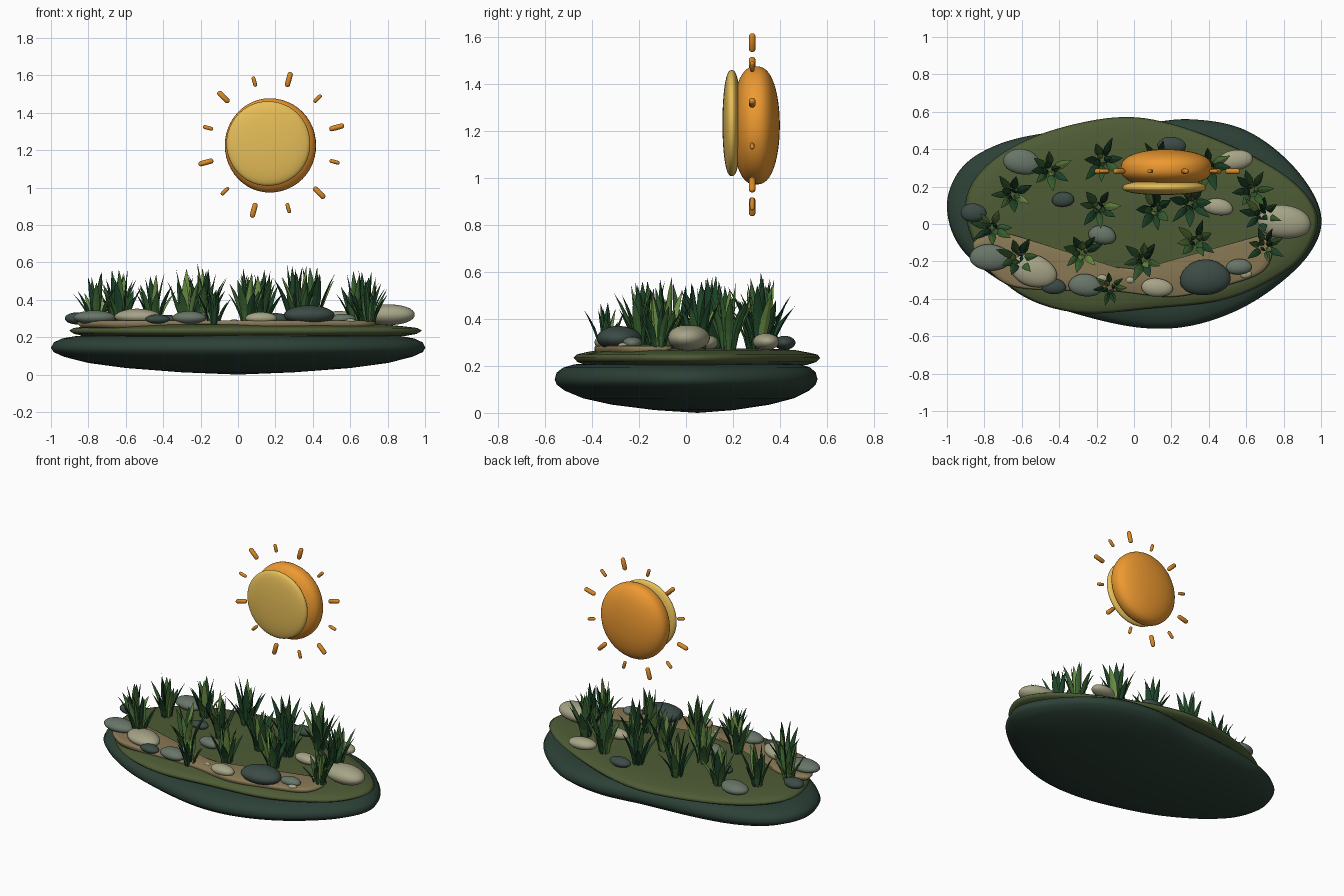
import bpy, bmesh, math, random
from mathutils import Vector, Matrix

if "Cube" in bpy.data.objects:
    bpy.data.objects.remove(bpy.data.objects["Cube"])
random.seed(4)


def mat(name, r, g, b):
    m = bpy.data.materials.new(name)
    m.diffuse_color = (r, g, b, 1)
    m.use_nodes = True
    m.node_tree.nodes["Principled BSDF"].inputs["Base Color"].default_value = m.diffuse_color
    return m


M_BASE = mat("deep_green", 0.025, 0.052, 0.037)
M_MOSS = mat("moss", 0.075, 0.105, 0.036)
M_SAND = mat("sand", 0.25, 0.19, 0.09)
STONE = {"l": mat("stone_light", 0.38, 0.37, 0.24),
         "m": mat("stone_mid", 0.14, 0.18, 0.14),
         "d": mat("stone_dark", 0.045, 0.07, 0.06)}
LEAF = [mat("leaf_dark", 0.013, 0.06, 0.022),
        mat("leaf_mid", 0.04, 0.12, 0.03),
        mat("leaf_light", 0.15, 0.28, 0.06)]
M_ORANGE = mat("orange", 0.85, 0.32, 0.03)
M_YELLOW = mat("yellow", 0.8, 0.52, 0.1)
M_RAY = mat("ray_orange", 0.7, 0.25, 0.02)


def finish(bm, name, mats, smooth=True):
    bmesh.ops.recalc_face_normals(bm, faces=bm.faces)
    me = bpy.data.meshes.new(name)
    bm.to_mesh(me)
    bm.free()
    for m in mats:
        me.materials.append(m)
    for p in me.polygons:
        p.use_smooth = smooth
    ob = bpy.data.objects.new(name, me)
    bpy.context.collection.objects.link(ob)
    return ob


def closed_curve(pts, steps=8):
    """Catmull-Rom loop through the outline points."""
    out, n = [], len(pts)
    P = [Vector(p) for p in pts]
    for i in range(n):
        a, b, c, d = (P[(i + k - 1) % n] for k in range(4))
        for s in range(steps):
            t = s / steps
            out.append(0.5 * (2 * b + (c - a) * t + (2 * a - 5 * b + 4 * c - d) * t * t
                              + (3 * b - a - 3 * c + d) * t ** 3))
    return out


def slab(name, outline, profile, centre, material):
    """Scale the outline by each profile row (scale, z) and close both ends."""
    loop, c = closed_curve(outline), Vector(centre)
    bm = bmesh.new()
    lo = bm.verts.new((c.x, c.y, profile[0][1]))
    hi = bm.verts.new((c.x, c.y, profile[-1][1]))
    rings = [[bm.verts.new((*(c + (p - c) * s), z)) for p in loop] for s, z in profile[1:-1]]
    n = len(loop)
    for i in range(n):
        j = (i + 1) % n
        bm.faces.new((lo, rings[0][j], rings[0][i]))
        bm.faces.new((hi, rings[-1][i], rings[-1][j]))
        for a, b in zip(rings, rings[1:]):
            bm.faces.new((a[i], a[j], b[j], b[i]))
    return finish(bm, name, [material])


def pebble(name, loc, size, material, wobble=0.06, turn=0.0, power=1.0, seg=32):
    """Rounded stone: a sphere with gentle uneven bulges."""
    bm = bmesh.new()
    bmesh.ops.create_uvsphere(bm, u_segments=seg, v_segments=seg // 2, radius=1)
    ph = random.uniform(0, 6.28)
    for v in bm.verts:
        x, y, z = v.co
        k = 1 + wobble * (math.sin(2.3 * x + ph) * math.cos(1.9 * y - ph))
        y = math.copysign(abs(y) ** power, y)
        v.co = (x * k * size[0], y * k * size[1], z * size[2])
    bm.transform(Matrix.Translation(loc) @ Matrix.Rotation(turn, 4, 'Z'))
    return finish(bm, name, [material])


# ground: dark base slab, moss layer, sandy strip
slab("base_slab",
     [(-1, .08), (-.93, .29), (-.74, .42), (-.45, .49), (0, .53), (.3, .56), (.6, .5), (.86, .3),
      (1, .05), (.93, -.17), (.68, -.39), (.4, -.52), (.12, -.56), (-.2, -.51), (-.58, -.38),
      (-.9, -.16)],
     [(0, 0), (.3, .012), (.6, .035), (.8, .062), (.93, .095), (.985, .12), (1, .143), (.985, .172),
      (.94, .193), (.86, .207), (.6, .216), (0, .22)], (0, .05), M_BASE)
slab("moss_layer",
     [(-.9, .12), (-.78, .32), (-.5, .48), (-.1, .57), (.22, .53), (.6, .38), (.86, .22), (.98, .05),
      (.94, -.12), (.8, -.26), (.5, -.4), (.1, -.45), (-.3, -.475), (-.62, -.37), (-.84, -.13)],
     [(0, .2), (.9, .205), (.97, .217), (1, .235), (.975, .249), (.9, .258), (.8, .268), (.6, .274),
      (0, .277)], (0, .03), M_MOSS)
slab("sand_strip",
     [(-.86, -.1), (-.72, -.05), (-.55, -.09), (-.3, -.2), (0, -.24), (.2, -.26), (.45, -.18),
      (.68, -.06), (.74, -.14), (.68, -.26), (.45, -.34), (.2, -.39), (-.1, -.36), (-.4, -.355),
      (-.66, -.33), (-.8, -.22)],
     [(0, .25), (.97, .25), (1, .275), (.985, .284), (.94, .288), (0, .29)], (-.02, -.255), M_SAND)

# stones: x, y, half width, half depth, half height, turn, tone
stones = [(-.60, .33, .1, .068, .038, -.2, "m"), (.54, .34, .095, .055, .036, .1, "l"),
          (.20, .42, .075, .045, .03, 0, "d"), (-.38, .13, .06, .04, .025, 0, "d"),
          (-.86, .06, .07, .05, .032, -.1, "d"), (-.77, -.18, .11, .07, .038, 0, "m"),
          (-.54, -.25, .125, .085, .043, -.25, "l"), (-.43, -.335, .065, .042, .026, 0, "d"),
          (-.26, -.33, .09, .06, .036, -.1, "m"), (-.17, -.06, .075, .05, .033, -.2, "m"),
          (.12, -.34, .085, .05, .033, -.1, "l"), (.38, -.29, .135, .095, .053, .1, "d"),
          (.56, -.23, .07, .042, .028, 0, "m"), (.80, .01, .145, .09, .056, -.15, "l"),
          (.45, .09, .08, .045, .032, -.15, "l"), (-.17, -.29, .03, .02, .014, 0, "l"),
          (.60, -.27, .03, .02, .014, .3, "l"), (-.02, -.3, .025, .018, .012, 0, "l")]
for i, (x, y, a, b, h, t, tone) in enumerate(stones):
    pebble(f"stone_{i + 1}", (x, y, .274 + .82 * h), (a, b, h), STONE[tone], turn=t)


# grass: each blade is a tapering, outward-bending leaf with a diamond section
def blade(bm, root, ang, height, reach, width, slot):
    out = Vector((math.cos(ang), math.sin(ang), 0))
    side = Vector((-out.y, out.x, 0))
    rows = []
    for t, w in ((0, .45), (.3, .85), (.55, 1), (.8, .6)):
        c = root + out * (reach * t ** 1.7) + Vector((0, 0, height * t))
        rows.append([bm.verts.new(c + o) for o in
                     (side * width * w, out * .006 * w, -side * width * w, -out * .006 * w)])
    tip = bm.verts.new(root + out * reach + Vector((0, 0, height)))
    faces = [bm.faces.new(rows[0])]
    for k in range(4):
        j = (k + 1) % 4
        for a, b in zip(rows, rows[1:]):
            faces.append(bm.faces.new((a[k], a[j], b[j], b[k])))
        faces.append(bm.faces.new((rows[-1][k], rows[-1][j], tip)))
    for f in faces:
        f.material_index = slot


# clumps: x, y, size
clumps = [(-.45, .29, 1), (-.17, .34, 1.1), (-.65, .16, 1), (-.76, -.02, .95), (-.62, -.18, 1),
          (-.28, -.15, 1), (-.19, .09, 1.08), (-.13, -.34, .72), (.05, -.19, 1), (.11, .08, 1.05),
          (.33, -.09, 1.05), (.3, .11, 1.08), (.40, .31, 1.12), (.13, .33, 1), (.63, .18, 1),
          (.68, .05, .98), (.7, -.12, .85)]
for i, (x, y, s) in enumerate(clumps):
    bm = bmesh.new()
    start = random.uniform(0, 6.28)
    for k in range(11):
        inner = k >= 7
        ang = start + k * (math.tau / 4 if inner else math.tau / 7) + random.uniform(-.25, .25)
        d = .012 if inner else .03
        root = Vector((x + d * math.cos(ang), y + d * math.sin(ang), .268))
        height = random.uniform(.24, .3) if inner else random.uniform(.15, .25)
        reach = random.uniform(.015, .05) if inner else random.uniform(.06, .1)
        blade(bm, root, ang, height * s, reach * s, random.uniform(.017, .024) * s,
              random.choice((0, 0, 1, 1, 2)))
    finish(bm, f"grass_clump_{i + 1}", LEAF, smooth=False)

# sun: thick orange disc with a pale face in front
pebble("sun_body", (.17, .298, 1.225), (.245, .102, .252), M_ORANGE, .02, power=.8, seg=48)
pebble("sun_face", (.16, .195, 1.235), (.225, .04, .226), M_YELLOW, .015, power=.8, seg=48)

# rays: twelve capsules, long and short in turn
for k in range(12):
    long = k % 2 == 0
    rad, half = (.0145, .041) if long else (.0105, .028)
    a = math.radians(15 + 30 * k)
    dist = .362 if long else .35
    bm = bmesh.new()
    bmesh.ops.create_uvsphere(bm, u_segments=16, v_segments=10, radius=rad)
    for v in bm.verts:
        if abs(v.co.z) > 1e-5:
            v.co.z += math.copysign(half - rad, v.co.z)
    bm.transform(Matrix.Translation((.178 + dist * math.cos(a), .282, 1.228 + dist * math.sin(a)))
                 @ Matrix.Rotation(math.pi / 2 - a, 4, 'Y'))
    finish(bm, f"sun_ray_{k + 1}", [M_RAY])
